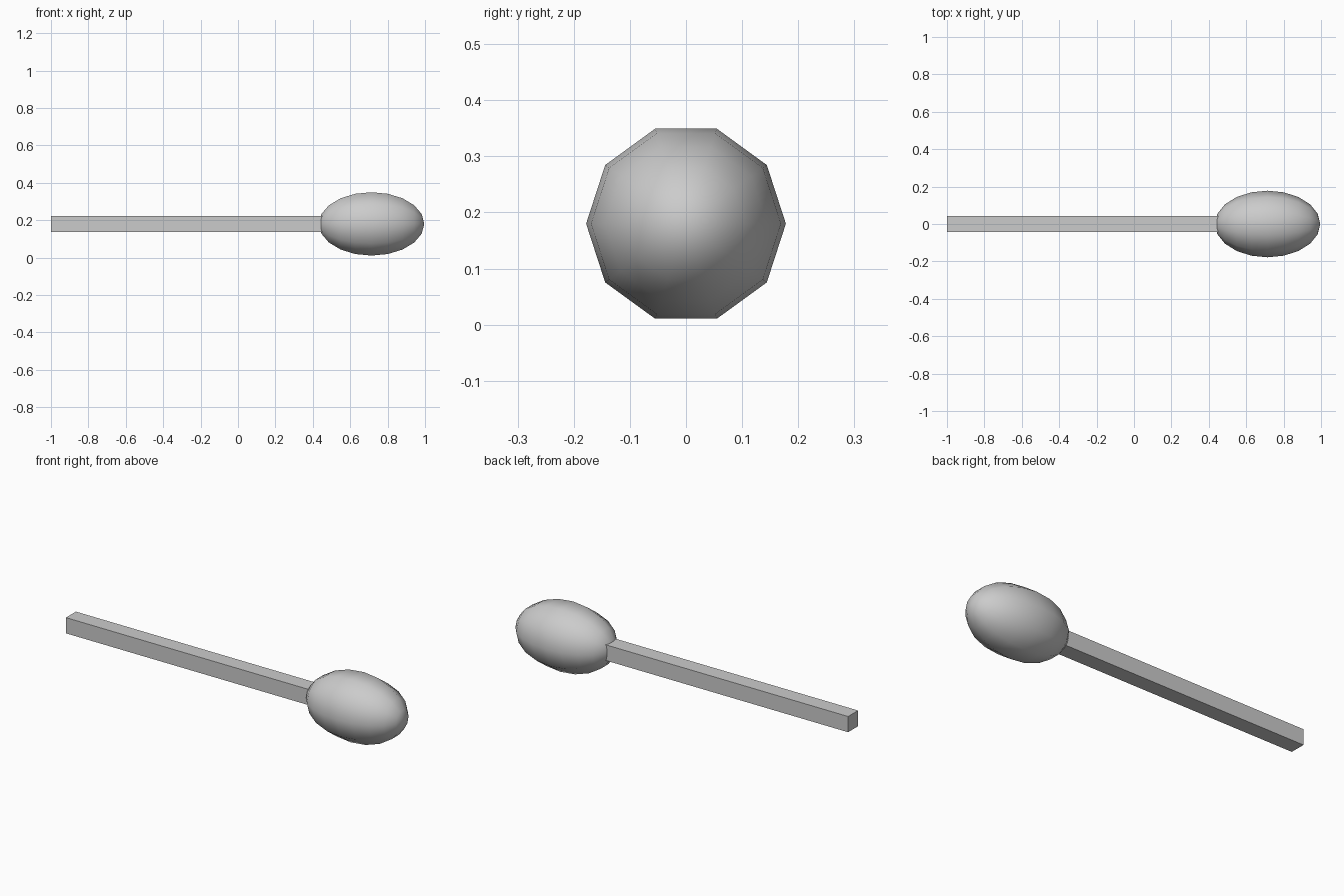
import bpy
from math import radians

if "Cube" in bpy.data.objects:
    bpy.data.objects.remove(bpy.data.objects["Cube"])

Z = 0.18  # shared axis height

# Head: low ring count egg, poles along x, smooth shaded
bpy.ops.mesh.primitive_uv_sphere_add(segments=10, ring_count=10, radius=1)
head = bpy.context.object
head.name = "head"
head.rotation_euler = (0, radians(90), 0)
head.scale = (0.178, 0.178, 0.282)
head.location = (0.714, 0, Z)
bpy.ops.object.shade_smooth()

# Handle: long square stick running into the head
bpy.ops.mesh.primitive_cube_add(size=1)
handle = bpy.context.object
handle.name = "handle"
handle.scale = (1.5, 0.085, 0.085)
handle.location = (-0.25, 0, Z)
